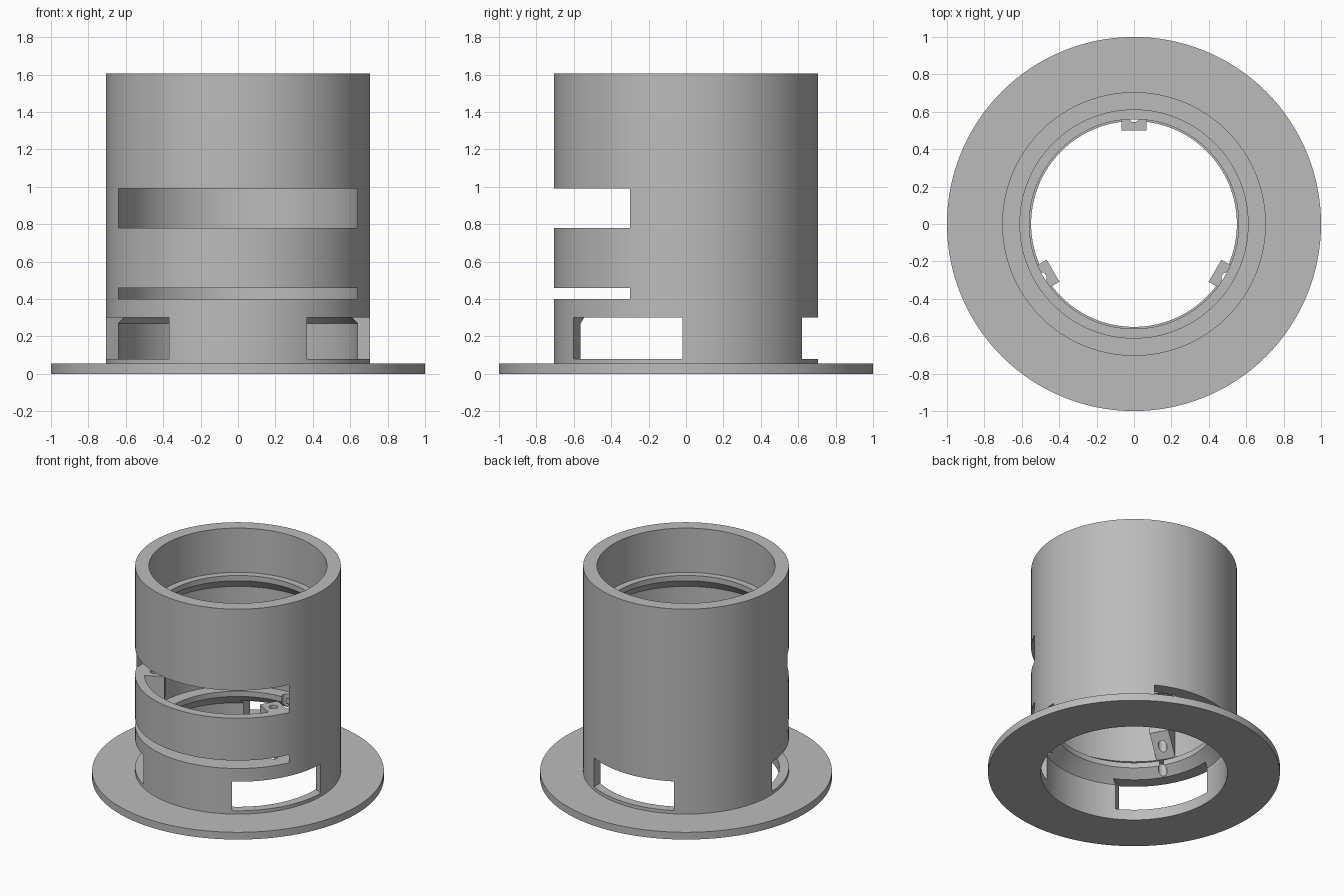
import bpy, bmesh, math
from mathutils import Matrix, Vector

if "Cube" in bpy.data.objects:
    bpy.data.objects.remove(bpy.data.objects["Cube"], do_unlink=True)

grey = bpy.data.materials.new("plain_grey")
grey.use_nodes = True
grey.diffuse_color = (0.5, 0.5, 0.5, 1)
grey.node_tree.nodes["Principled BSDF"].inputs["Base Color"].default_value = (0.5, 0.5, 0.5, 1)

SEGMENTS = 128
BORE = 0.64
ANGLES = [math.radians(a) for a in (90, 210, 330)]


def finish(bm, name):
    bmesh.ops.recalc_face_normals(bm, faces=bm.faces)
    mesh = bpy.data.meshes.new(name)
    bm.to_mesh(mesh)
    bm.free()
    obj = bpy.data.objects.new(name, mesh)
    mesh.materials.append(grey)
    bpy.context.collection.objects.link(obj)
    return obj


def lathe(name, profile):
    """Revolve a closed (radius, height) outline around z."""
    bm = bmesh.new()
    verts = [bm.verts.new((r, 0, z)) for r, z in profile]
    edges = [bm.edges.new((v, verts[i - 1])) for i, v in enumerate(verts)]
    bmesh.ops.spin(bm, geom=verts + edges, axis=(0, 0, 1), cent=(0, 0, 0),
                   angle=math.tau, steps=SEGMENTS, use_merge=True)
    bmesh.ops.remove_doubles(bm, verts=bm.verts, dist=1e-5)
    return finish(bm, name)


def block(name, low, high, angle=0.0):
    bm = bmesh.new()
    low, high = Vector(low), Vector(high)
    bmesh.ops.create_cube(bm, size=1, matrix=Matrix.Rotation(angle, 4, 'Z')
                          @ Matrix.Translation((low + high) / 2)
                          @ Matrix.Diagonal((*(high - low), 1)))
    return finish(bm, name)


def screw_hole(angle):
    bm = bmesh.new()
    bmesh.ops.create_cone(bm, cap_ends=True, segments=24, radius1=0.03, radius2=0.03,
                          depth=0.7, matrix=Matrix.Rotation(angle, 4, 'Z')
                          @ Matrix.Translation((0.575, 0, 0.55)))
    return finish(bm, "hole_cutter")


def cut(obj, cutter):
    cutter.hide_render = True
    bpy.context.view_layer.objects.active = obj
    mod = obj.modifiers.new("cut", 'BOOLEAN')
    mod.operation, mod.solver, mod.object = 'DIFFERENCE', 'EXACT', cutter
    bpy.ops.object.modifier_apply(modifier=mod.name)
    bpy.data.objects.remove(cutter, do_unlink=True)


def smooth(obj):
    bpy.ops.object.select_all(action='DESELECT')
    obj.select_set(True)
    bpy.context.view_layer.objects.active = obj
    bpy.ops.object.shade_smooth_by_angle(angle=math.radians(30))


# Flanged tube with two internal lips, each chamfered underneath
body = lathe("flanged_tube", [
    (BORE, 0), (1, 0), (1, 0.055), (0.705, 0.055), (0.705, 1.605),
    (0.61, 1.605), (0.61, 1.27), (0.56, 1.27), (0.56, 1.23), (BORE, 1.15),
    (BORE, 0.40), (0.55, 0.40), (0.55, 0.36), (BORE, 0.27)])

# Front slots, wide enough for a disc to slide into the bore
for bottom, top in ((0.40, 0.46), (0.78, 0.99)):
    cut(body, block("slot_cutter", (-0.638, -1.1, bottom), (0.638, -0.04, top)))

# Three windows near the base, and screw holes through the lower lip
for a in ANGLES:
    cut(body, block("window_cutter", (0.4, -0.335, 0.08), (1.1, 0.335, 0.30), a))
    cut(body, screw_hole(a))
smooth(body)

# Three brackets inside the bore, sloped underneath
BRACKET = [(0.5, 0.78), (0.66, 0.78), (0.66, 0.46), (BORE, 0.46), (0.5, 0.60)]
for name, a in zip(("back_bracket", "right_bracket", "left_bracket"), ANGLES):
    bm = bmesh.new()
    side = bm.faces.new([bm.verts.new((r, -0.068, z)) for r, z in BRACKET])
    grown = bmesh.ops.extrude_face_region(bm, geom=[side], use_keep_orig=True)["geom"]
    bmesh.ops.translate(bm, vec=(0, 0.136, 0),
                        verts=[g for g in grown if isinstance(g, bmesh.types.BMVert)])
    bmesh.ops.rotate(bm, verts=bm.verts, cent=(0, 0, 0), matrix=Matrix.Rotation(a, 3, 'Z'))
    bracket = finish(bm, name)
    cut(bracket, screw_hole(a))
    smooth(bracket)
